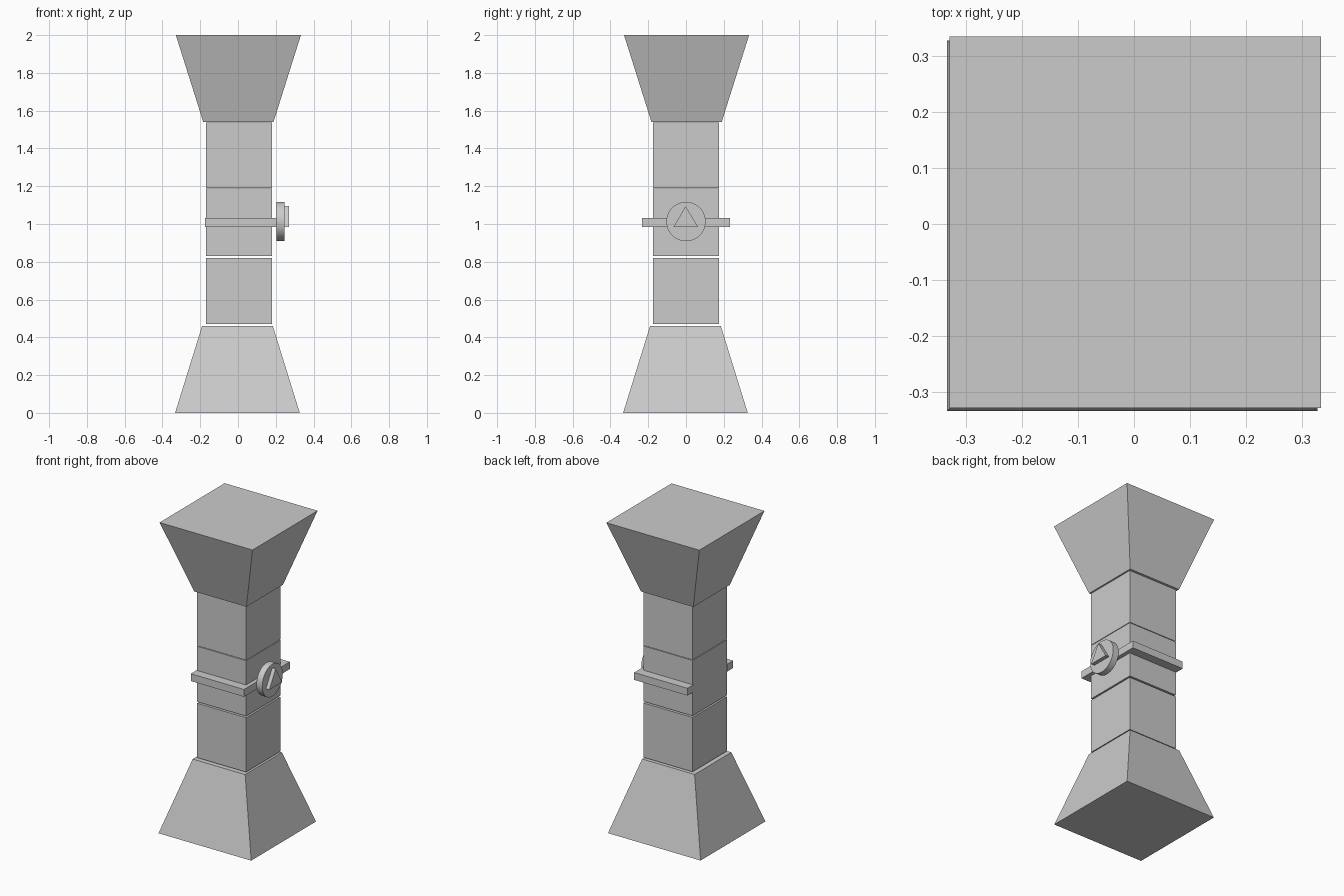
import bpy, bmesh, math
from mathutils import Matrix, Vector

cube = bpy.data.objects.get("Cube")
if cube:
    bpy.data.objects.remove(cube, do_unlink=True)

GREY = (0.6, 0.6, 0.6, 1)
stone = bpy.data.materials.new("plain grey")
stone.use_nodes = True
stone.diffuse_color = GREY
stone.node_tree.nodes["Principled BSDF"].inputs["Base Color"].default_value = GREY


def add_object(name, bm):
    bmesh.ops.recalc_face_normals(bm, faces=bm.faces)
    mesh = bpy.data.meshes.new(name)
    bm.to_mesh(mesh)
    bm.free()
    mesh.materials.append(stone)
    obj = bpy.data.objects.new(name, mesh)
    bpy.context.collection.objects.link(obj)
    return obj


def prism(name, outline, direction):
    """Extrude a closed outline along a direction."""
    bm = bmesh.new()
    face = bm.faces.new([bm.verts.new(p) for p in outline])
    extruded = bmesh.ops.extrude_face_region(bm, geom=[face], use_keep_orig=True)
    moved = [v for v in extruded["geom"] if isinstance(v, bmesh.types.BMVert)]
    bmesh.ops.translate(bm, verts=moved, vec=Vector(direction))
    return add_object(name, bm)


def tapered_block(name, low, high, z0, z1, centre):
    """Square block with half widths low and high at its two ends."""
    bm = bmesh.new()
    bmesh.ops.create_cube(bm, size=2)
    for v in bm.verts:
        top = v.co.z > 0
        half = high if top else low
        v.co = (centre[0] + v.co.x * half, centre[1] + v.co.y * half, z1 if top else z0)
    return add_object(name, bm)


# Flared foot and head
tapered_block("flared_base", 0.33, 0.187, 0, 0.461, (-0.003, -0.003))
tapered_block("flared_top", 0.186, 0.331, 1.54, 2, (0.002, 0.003))

# Three stacked shaft blocks with narrow joints
for name, z0, z1 in (("lower", 0.47, 0.82), ("middle", 0.83, 1.187), ("upper", 1.191, 1.538)):
    tapered_block(name + "_shaft_block", 0.175, 0.175, z0, z1, (0.005, 0.001))

# U-shaped band round the front, left and back of the shaft
half_band = [(-0.174, -0.232), (0.205, -0.232), (0.205, 0.234), (-0.174, 0.234),
             (-0.174, 0.174), (0.178, 0.174), (0.178, -0.172), (-0.174, -0.172)]
prism("band", [(x, y, 0.984) for x, y in half_band], (0, 0, 0.047))

# Round badge on the side of the band
bm = bmesh.new()
bmesh.ops.create_cone(bm, cap_ends=True, segments=48, radius1=0.104, radius2=0.104, depth=0.041,
                      matrix=Matrix.Translation((0.225, 0, 1.013)) @ Matrix.Rotation(math.pi / 2, 4, "Y"))
badge = add_object("round_badge", bm)
bpy.context.view_layer.objects.active = badge
badge.select_set(True)
bpy.ops.object.shade_smooth_by_angle(angle=math.radians(30))
badge.select_set(False)

# Raised triangle on the badge
prism("raised_triangle", [(0.24, -0.067, 0.983), (0.24, 0.065, 0.983), (0.24, -0.002, 1.094)], (0.03, 0, 0))
